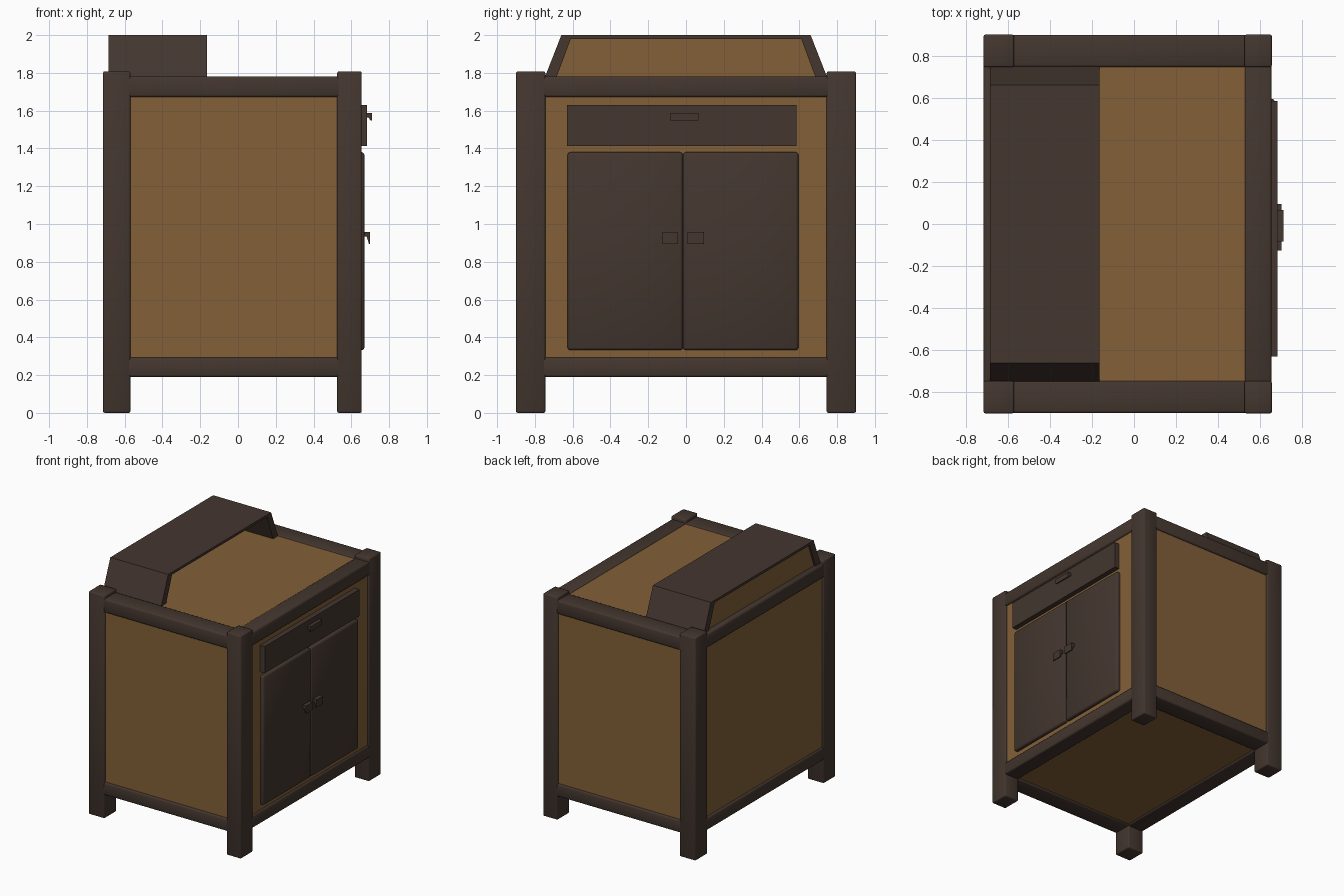
import bpy, bmesh, math

if "Cube" in bpy.data.objects:
    bpy.data.objects.remove(bpy.data.objects["Cube"])

def material(name, rgb):
    m = bpy.data.materials.new(name)
    m.diffuse_color = (*rgb, 1)
    m.use_nodes = True
    m.node_tree.nodes["Principled BSDF"].inputs["Base Color"].default_value = m.diffuse_color
    return m

DARK = material("dark_wood", (0.057, 0.037, 0.028))
TAN = material("tan_wood", (0.223, 0.115, 0.039))

def finish(bm, name, mat, bevel=0):
    bmesh.ops.recalc_face_normals(bm, faces=bm.faces)
    if bevel:
        bmesh.ops.bevel(bm, geom=bm.edges[:], offset=bevel, segments=2,
                        profile=0.5, affect='EDGES')
    me = bpy.data.meshes.new(name)
    bm.to_mesh(me)
    bm.free()
    me.materials.append(mat)
    ob = bpy.data.objects.new(name, me)
    bpy.context.collection.objects.link(ob)
    if bevel:
        me.shade_smooth()
    return ob

def box(name, mat, x, y, z, bevel=0):
    bm = bmesh.new()
    bmesh.ops.create_cube(bm, size=1)
    for v in bm.verts:
        v.co = [(a + b) / 2 + c * (b - a) for c, (a, b) in zip(v.co, (x, y, z))]
    return finish(bm, name, mat, bevel)

def extrude(name, mat, pts, vec, bevel=0):
    """Extrude a closed 3D outline along a vector."""
    bm = bmesh.new()
    face = bm.faces.new([bm.verts.new(p) for p in pts])
    new = bmesh.ops.extrude_face_region(bm, geom=[face], use_keep_orig=True)["geom"]
    bmesh.ops.translate(bm, vec=vec,
                        verts=[g for g in new if isinstance(g, bmesh.types.BMVert)])
    return finish(bm, name, mat, bevel)

# Corner posts
BACK, FRONT = (-0.715, -0.57), (0.525, 0.655)
SIDES = {"left": (-0.9, -0.745), "right": (0.745, 0.9)}
for sname, ys in SIDES.items():
    box("back_post_" + sname, DARK, BACK, ys, (0, 1.808), 0.009)
    box("door_side_post_" + sname, DARK, FRONT, ys, (0, 1.808), 0.009)

# Top and bottom rails between the posts
for rname, zs in (("bottom", (0.19, 0.292)), ("top", (1.672, 1.782))):
    for sname, ys in SIDES.items():
        s = 0.001 if sname == "left" else -0.001
        yy = (ys[0] + max(s, 0), ys[1] + min(s, 0))
        box(f"{rname}_rail_{sname}", DARK, (-0.64, 0.59), yy, zs, 0.012)
    box(rname + "_rail_back", DARK, (-0.714, -0.57), (-0.82, 0.82), zs, 0.012)
    box(rname + "_rail_door_side", DARK, (0.525, 0.654), (-0.82, 0.82), zs, 0.012)

# Panelled cabinet body, recessed behind the frame
box("cabinet_body", TAN, (-0.698, 0.64), (-0.884, 0.884), (0.203, 1.775))

# Doors and drawer
box("door_left", DARK, (0.60, 0.669), (-0.627, -0.017), (0.332, 1.38), 0.014)
box("door_right", DARK, (0.60, 0.669), (-0.015, 0.595), (0.332, 1.38), 0.014)
box("drawer_front", DARK, (0.60, 0.682), (-0.63, 0.585), (1.413, 1.63))

# Hooked pull handles
def handle(name, x0, x1, y0, y1, z0, z1):
    prof = [(x0, z1), (x1, z1), (x1, z0), (x1 - 0.007, z0),
            (x1 - 0.018, z1 - 0.026), (x0, z1 - 0.02)]
    extrude(name, DARK, [(x, y0, z) for x, z in prof], (0, y1 - y0, 0))

handle("drawer_handle", 0.67, 0.71, -0.082, 0.066, 1.547, 1.588)
handle("door_handle_left", 0.655, 0.70, -0.125, -0.042, 0.895, 0.958)
handle("door_handle_right", 0.655, 0.70, 0.008, 0.094, 0.895, 0.958)

# Raised hood: open-fronted folded shell with a back panel
shell = [(-0.752, 1.765), (-0.66, 2.0), (0.66, 2.0), (0.752, 1.765),
         (0.69, 1.765), (0.61, 1.98), (-0.61, 1.98), (-0.69, 1.765)]
extrude("hood_shell", DARK, [(-0.685, y, z) for y, z in shell], (0.52, 0, 0))
panel = [(-0.70, 1.765), (-0.62, 1.985), (0.62, 1.985), (0.70, 1.765)]
extrude("hood_back_panel", TAN, [(-0.67, y, z) for y, z in panel], (0.02, 0, 0))

# Smooth the rounded edges, keep the sharp ones
for ob in bpy.data.objects:
    ob.select_set(len(ob.data.polygons) > 30)
    if ob.select_get():
        bpy.context.view_layer.objects.active = ob
bpy.ops.object.shade_smooth_by_angle(angle=math.radians(60))
